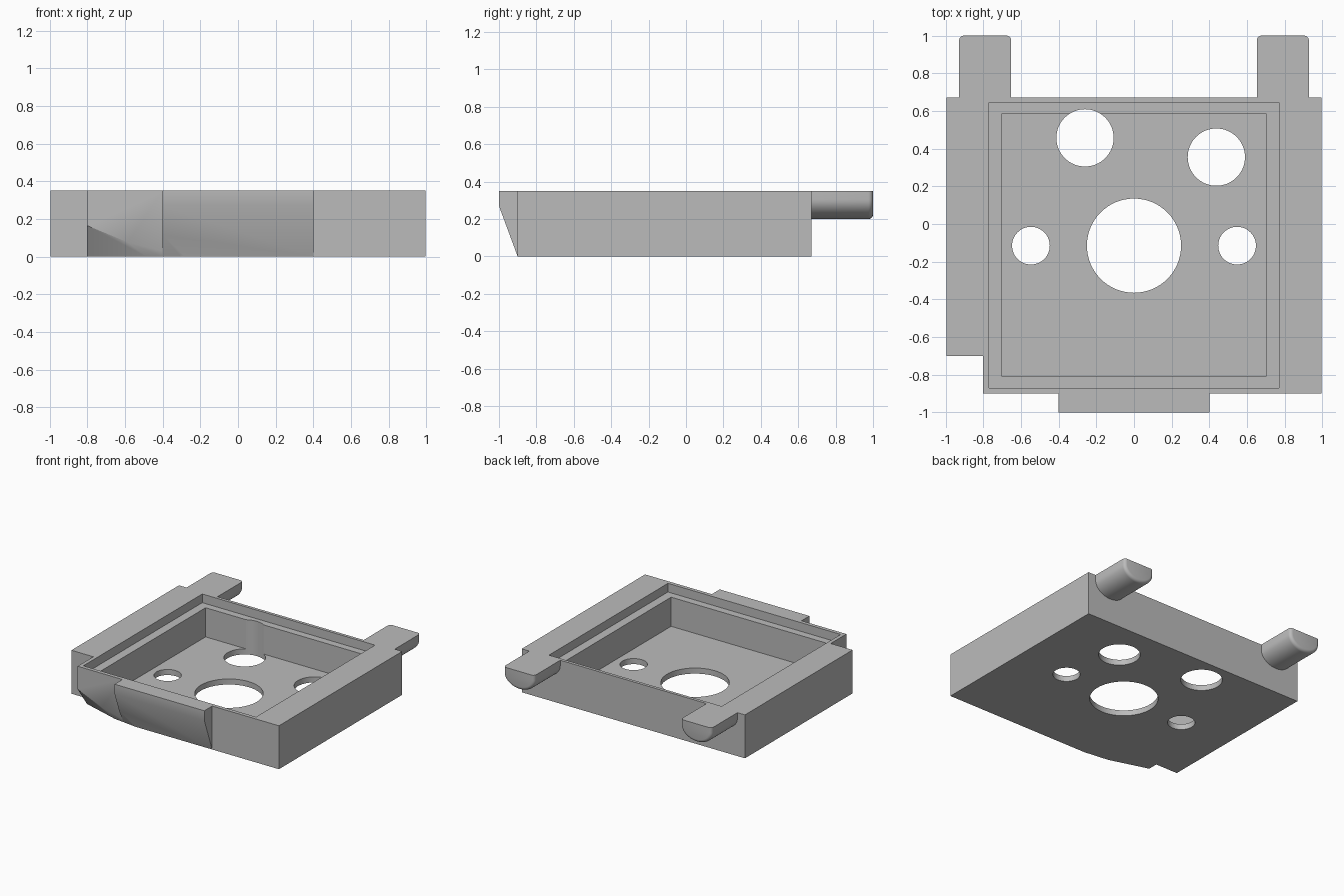
import bpy, bmesh, math
from mathutils import Vector, Matrix

if "Cube" in bpy.data.objects:
    bpy.data.objects.remove(bpy.data.objects["Cube"], do_unlink=True)

TOP = 0.35
grey = bpy.data.materials.new("plain grey")
grey.use_nodes = True
grey.diffuse_color = (0.5, 0.5, 0.5, 1)
grey.node_tree.nodes["Principled BSDF"].inputs["Base Color"].default_value = grey.diffuse_color


def prism(points, axis, low, high):
    """Extrude a 2D profile: axis z takes (x, y), x takes (y, z), y takes (x, z)."""
    place = {"z": lambda a, b, d: (a, b, d),
             "x": lambda a, b, d: (d, a, b),
             "y": lambda a, b, d: (a, d, b)}[axis]
    bm = bmesh.new()
    face = bm.faces.new([bm.verts.new(place(a, b, low)) for a, b in points])
    grown = bmesh.ops.extrude_face_region(bm, geom=[face])["geom"]
    verts = [g for g in grown if isinstance(g, bmesh.types.BMVert)]
    bmesh.ops.translate(bm, verts=verts, vec=place(0, 0, high - low))
    bmesh.ops.recalc_face_normals(bm, faces=bm.faces)
    return bm


def make(bm, name):
    bmesh.ops.recalc_face_normals(bm, faces=bm.faces)
    mesh = bpy.data.meshes.new(name)
    bm.to_mesh(mesh)
    bm.free()
    mesh.materials.append(grey)
    ob = bpy.data.objects.new(name, mesh)
    bpy.context.collection.objects.link(ob)
    return ob


def combine(target, other, operation):
    """Apply a boolean and discard the helper object."""
    mod = target.modifiers.new("combine", "BOOLEAN")
    mod.operation, mod.solver, mod.object = operation, "EXACT", other
    bpy.context.view_layer.objects.active = target
    bpy.ops.object.modifier_apply(modifier=mod.name)
    bpy.data.objects.remove(other, do_unlink=True)


def rectangle(x, back, front):
    return [(-x, front), (x, front), (x, back), (-x, back)]


def trim_corner(bm):
    """Slice the sloping lower front corner in two facets."""
    for start, rise, slope in ((-0.4, 1.375, 0.4125), (-0.28, 2.0, 0.25)):
        cut = bmesh.ops.bisect_plane(
            bm, geom=bm.verts[:] + bm.edges[:] + bm.faces[:],
            plane_co=Vector((start, -0.9, 0)), plane_no=Vector((slope, rise, 1)).normalized(),
            dist=1e-5, clear_inner=True)
        bmesh.ops.holes_fill(bm, edges=[e for e in bm.edges if e.is_boundary], sides=0)
    return bm


# Tray body with a notched front corner
outline = [(-0.995, -0.7), (-0.8, -0.7), (-0.8, -0.9),
           (0.995, -0.9), (0.995, 0.67), (-0.995, 0.67)]
tray = make(trim_corner(prism(outline, "z", 0, TOP)), "tray")

# Slanted front tab
profile = [(-1, TOP), (-0.885, TOP), (-0.885, 0), (-0.9, 0), (-1, 0.27)]
combine(tray, make(trim_corner(prism(profile, "x", -0.4, 0.4)), "front_tab"), "UNION")

# Stepped pocket
combine(tray, make(prism(rectangle(0.77, 0.645, -0.87), "z", 0.28, 0.5), "rim_cutter"), "DIFFERENCE")
combine(tray, make(prism(rectangle(0.7, 0.587, -0.81), "z", 0.045, 0.5), "pocket_cutter"), "DIFFERENCE")

# Round holes through the floor
for x, y, r in ((0, -0.115, 0.25), (-0.547, -0.115, 0.1), (0.547, -0.115, 0.1),
                (0.437, 0.355, 0.152), (-0.26, 0.457, 0.152)):
    bm = bmesh.new()
    bmesh.ops.create_cone(bm, cap_ends=True, segments=64, radius1=r, radius2=r,
                          depth=1, matrix=Matrix.Translation((x, y, 0.2)))
    combine(tray, make(bm, "hole_cutter"), "DIFFERENCE")

# Rear pins: flat on top, rounded below
parts = [tray]
for side, name in ((-1, "right_pin"), (1, "left_pin")):
    centre, half = side * 0.79, 0.138
    section = [(centre - half, TOP), (centre + half, TOP)]
    for i in range(25):
        a = math.pi * i / 24
        section.append((centre + half * math.cos(a), 0.305 - 0.105 * math.sin(a)))
    bm = prism(section, "y", 0.655, 1)
    end = [e for e in bm.edges
           if all(v.co.y > 0.99 for v in e.verts)
           and not all(v.co.z > TOP - 0.001 for v in e.verts)]
    bmesh.ops.bevel(bm, geom=end, offset=0.025, segments=4, profile=0.5, affect="EDGES")
    parts.append(make(bm, name))

# Smooth the curved walls, keep the edges sharp
bpy.ops.object.select_all(action="DESELECT")
for ob in parts:
    ob.select_set(True)
bpy.context.view_layer.objects.active = tray
bpy.ops.object.shade_smooth_by_angle(angle=math.radians(30))
